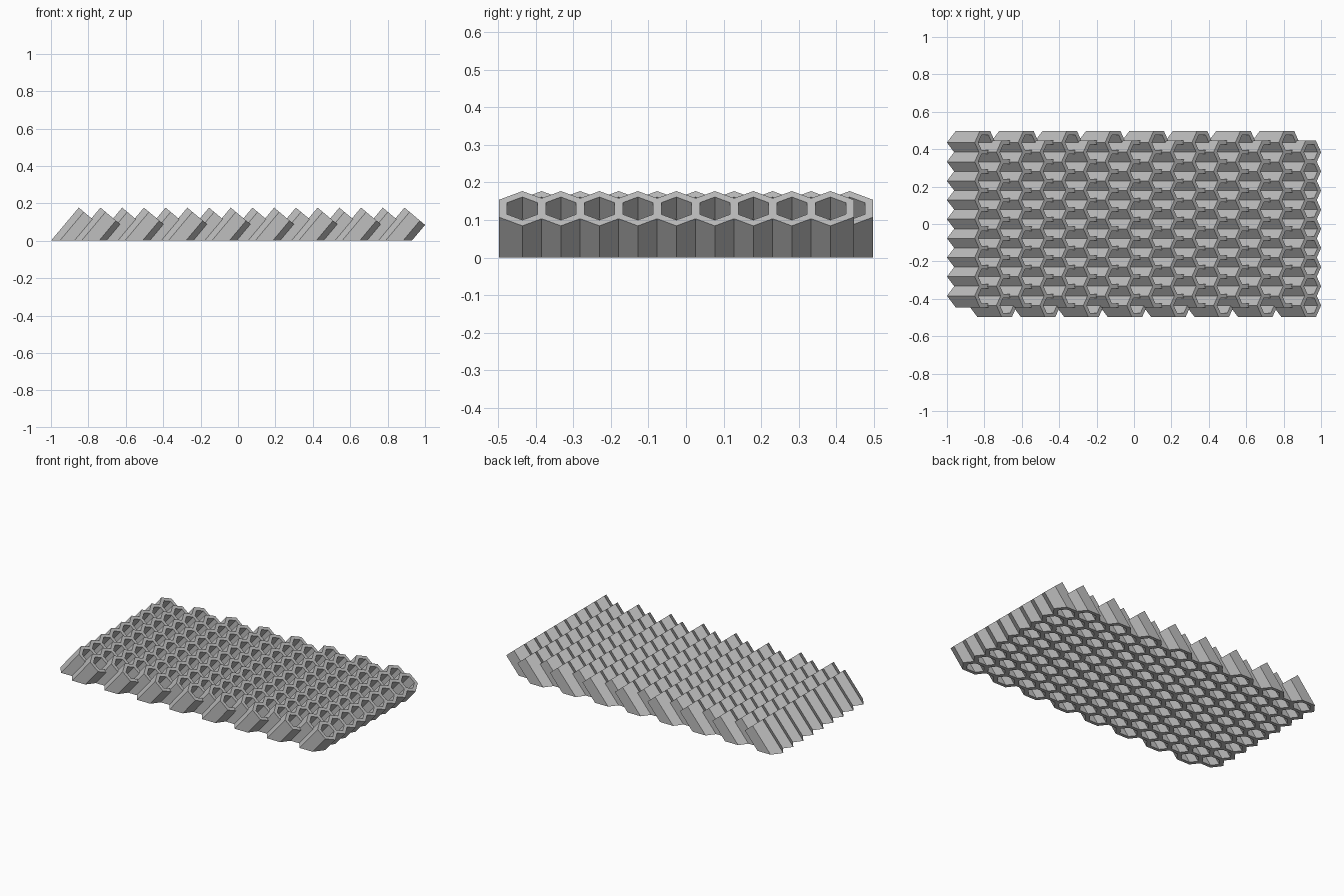
import bpy
import bmesh
import math
from mathutils import Vector

cube = bpy.data.objects.get("Cube")
if cube:
    bpy.data.objects.remove(cube, do_unlink=True)

TILT = math.radians(50)          # tube axis above the ground
OUTER, INNER = 0.0719, 0.0474    # hexagon radii
PITCH_X, PITCH_Y = 0.1161, 0.1024
HEIGHT = 0.177
ROWS, COLUMN_PAIRS = 9, 8
EDGE_Y = 0.4352                  # centre of the outermost tubes

axis = Vector((math.cos(TILT), 0, math.sin(TILT)))
slope = Vector((math.sin(TILT), 0, -math.cos(TILT)))

grey = bpy.data.materials.new("light_grey")
grey.use_nodes = True
colour = (0.52, 0.52, 0.52, 1)
grey.diffuse_color = colour
grey.node_tree.nodes["Principled BSDF"].inputs["Base Color"].default_value = colour


def hex_rings(bm, radius, centre):
    """Square-cut top ring and its projection down the axis to the ground."""
    top, bottom = [], []
    for i in range(6):
        a = math.radians(60 * i)
        p = centre + slope * radius * math.cos(a) + Vector((0, radius * math.sin(a), 0))
        top.append(bm.verts.new(p))
        bottom.append(bm.verts.new(p - axis * (p.z / axis.z)))
    return top, bottom


def bridge(bm, a, b):
    for i in range(6):
        j = (i + 1) % 6
        bm.faces.new((a[i], a[j], b[j], b[i]))


def tube_columns(name, x, y):
    """One slanted hollow tube, repeated along its column and every second column."""
    bm = bmesh.new()
    apex = Vector((HEIGHT / math.tan(TILT), 0, HEIGHT))
    centre = apex + slope * OUTER
    out_top, out_low = hex_rings(bm, OUTER, centre)
    in_top, in_low = hex_rings(bm, INNER, centre)
    for a, b in ((out_top, out_low), (in_top, in_low), (out_top, in_top), (out_low, in_low)):
        bridge(bm, a, b)
    bmesh.ops.recalc_face_normals(bm, faces=bm.faces)
    mesh = bpy.data.meshes.new(name)
    bm.to_mesh(mesh)
    bm.free()
    mesh.materials.append(grey)
    obj = bpy.data.objects.new(name, mesh)
    obj.location = (x, y, 0)
    bpy.context.collection.objects.link(obj)
    for label, count, step in (("rows", ROWS, (0, PITCH_Y, 0)),
                               ("columns", COLUMN_PAIRS, (2 * PITCH_X, 0, 0))):
        arr = obj.modifiers.new(label, "ARRAY")
        arr.count = count
        arr.use_relative_offset = False
        arr.use_constant_offset = True
        arr.constant_offset_displace = step


# Two interlocking sets of columns, staggered by half a tube
tube_columns("back_shifted_tubes", -1, EDGE_Y - (ROWS - 1) * PITCH_Y)
tube_columns("front_shifted_tubes", -1 + PITCH_X, -EDGE_Y)
